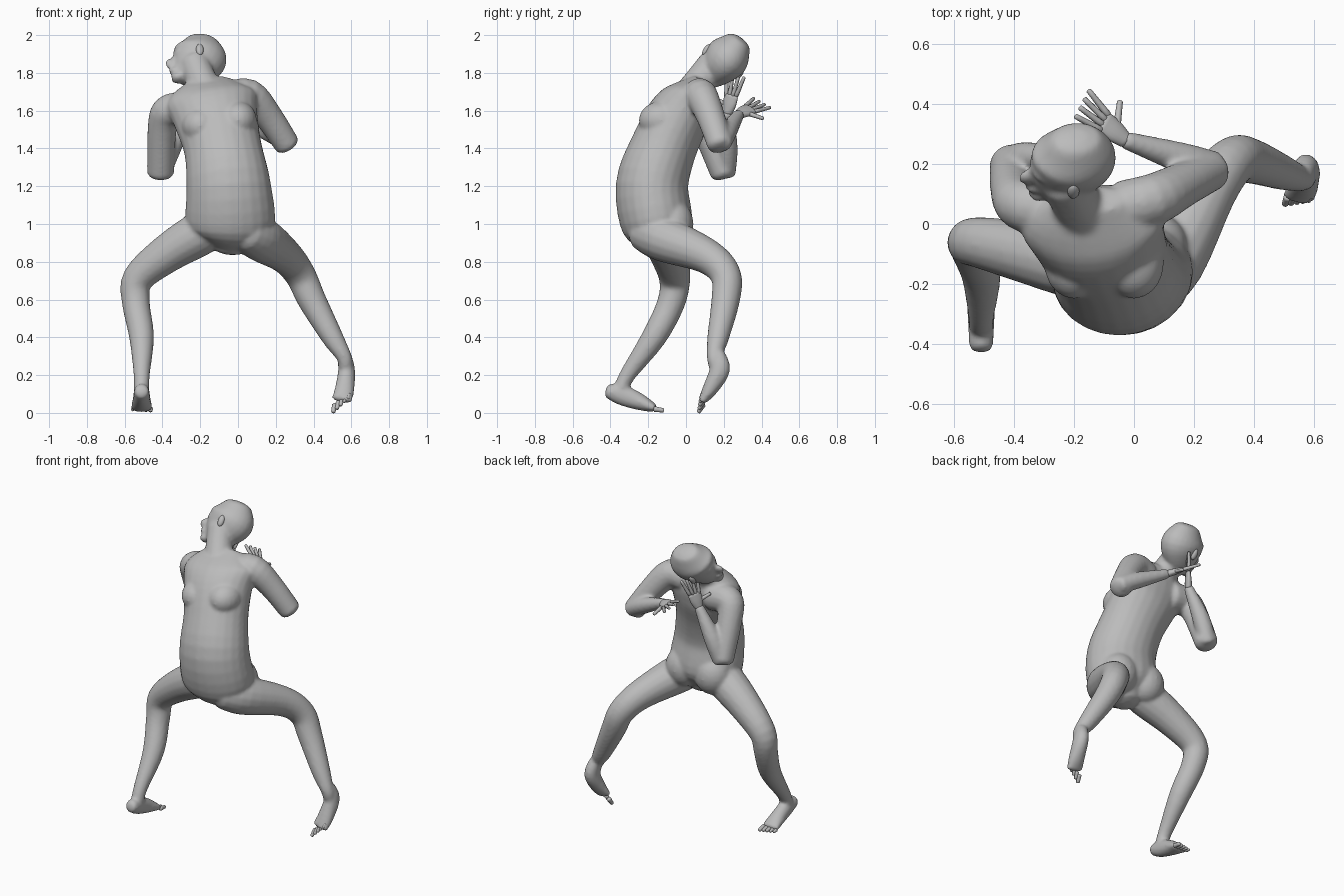
import bpy, bmesh, math
from mathutils import Vector, Matrix

cube = bpy.data.objects.get("Cube")
if cube:
    bpy.data.objects.remove(cube, do_unlink=True)

GREY = (.5, .5, .5, 1)
skin = bpy.data.materials.new("skin_grey")
skin.use_nodes = True
skin.diffuse_color = GREY
skin.node_tree.nodes["Principled BSDF"].inputs["Base Color"].default_value = GREY

X, Y, Z = Matrix.Identity(3)


def finish(name, bm):
    bmesh.ops.recalc_face_normals(bm, faces=bm.faces)
    for face in bm.faces:
        face.smooth = True
    mesh = bpy.data.meshes.new(name)
    bm.to_mesh(mesh)
    bm.free()
    mesh.materials.append(skin)
    part = bpy.data.objects.new(name, mesh)
    bpy.context.collection.objects.link(part)
    return part


def spline(keys, steps=4):
    """Smooth curve through the key rings."""
    padded = [keys[0], *keys, keys[-1]]
    result = []
    for a, b, c, d in zip(padded, padded[1:], padded[2:], padded[3:]):
        for step in range(steps):
            t = step / steps
            result.append(b + (c - a) * t / 2 + (a * 2 - b * 5 + c * 4 - d) * t * t / 2
                          + (b * 3 - a - c * 3 + d) * t ** 3 / 2)
    return result + [keys[-1]]


def loft(name, keys, side, sides=16):
    """Skin smooth elliptical rings: x, y, z, half width along side, half depth."""
    rings = spline([Vector((*key[:4], key[-1])) for key in keys])

    # Round off both ends
    def rounded(end, inner):
        out = (end.xyz - inner.xyz).normalized()
        reach = min(end[3], end[4])
        caps = []
        for angle in (math.radians(35), math.radians(70)):
            centre = end.xyz + out * reach * math.sin(angle) * .45
            caps.append(Vector((*centre, *(r * math.cos(angle) for r in end[3:]))))
        return caps

    rings = rounded(rings[0], rings[1])[::-1] + rings + rounded(rings[-1], rings[-2])
    bm = bmesh.new()
    loops = []
    for i, ring in enumerate(rings):
        before, after = rings[max(i - 1, 0)], rings[min(i + 1, len(rings) - 1)]
        along = (after.xyz - before.xyz).normalized()
        across = (side - along * side.dot(along)).normalized()
        deep = along.cross(across)
        angles = [math.tau * k / sides for k in range(sides)]
        loops.append([bm.verts.new(ring.xyz + across * ring[3] * math.cos(w)
                                   + deep * ring[4] * math.sin(w)) for w in angles])
    for low, high in zip(loops, loops[1:]):
        for k in range(sides):
            n = (k + 1) % sides
            bm.faces.new((low[k], low[n], high[n], high[k]))
    bm.faces.new(loops[0])
    bm.faces.new(loops[-1])
    return finish(name, bm)


def ellipsoid(name, centre, size, axes=(X, Y, Z)):
    bm = bmesh.new()
    bmesh.ops.create_uvsphere(bm, u_segments=20, v_segments=12, radius=1)
    turn = Matrix(axes).transposed().to_4x4()
    bm.transform(Matrix.Translation(centre) @ turn @ Matrix.Diagonal(size).to_4x4())
    return finish(name, bm)


def digit(name, base, tip, radius):
    loft(name, [(*base, radius), (*tip, radius * .75)], (tip - base).orthogonal(), 8)


def hand(name, wrist, knuckles, spread):
    """Palm, four fanned fingers and a thumb on the spread side."""
    wrist, knuckles, spread = Vector(wrist), Vector(knuckles), Vector(spread).normalized()
    reach = (knuckles - wrist).normalized()
    middle = wrist.lerp(knuckles, .5)
    loft(name + "_palm", [(*wrist, .028, .022), (*middle, .04, .02), (*knuckles, .042, .014)], spread)
    for i in range(4):
        offset = i - 1.5
        base = knuckles + spread * offset * .021
        digit(f"{name}_finger_{i + 1}", base, knuckles + reach * .1 + spread * offset * .036, .012)
    digit(name + "_thumb", middle + spread * .02, middle + reach * .03 + spread * .1, .013)


def toes(name, ball, side, forward):
    """Row of toes that shrink away from the big toe."""
    ball, side, forward = Vector(ball), Vector(side).normalized(), Vector(forward).normalized()
    for i in range(5):
        base = ball + side * (i - 2) * .023
        digit(f"{name}_{i + 1}", base, base + forward * (.045 - i * .005), .015 - i * .001)


# Torso, from crotch to collar
body = [loft("torso", [
    (-.05, -.13, .88, .1, .09), (-.04, -.15, .98, .23, .185), (-.05, -.18, 1.2, .224, .192),
    (-.08, -.12, 1.4, .206, .176), (-.12, -.04, 1.57, .225, .165),
    (-.14, .02, 1.66, .24, .13), (-.15, .07, 1.74, .14, .065)], X, 24)]
for side, x, z in (("right", -.2, 1.52), ("left", 0, 1.55)):
    body.append(ellipsoid(side + "_breast", (x, -.13, z), (.1, .12, .1)))
for side, x in (("right", -.15), ("left", .06)):
    body.append(ellipsoid(side + "_buttock", (x, -.07, 1), (.12, .11, .13)))

# Neck, and head turned to the side and tilted back
body.append(loft("neck", [(-.13, 0, 1.62, .12), (-.19, .07, 1.75, .085),
                          (-.23, .15, 1.85, .085)], X))
facing = Vector((-.98, -.17, .1)).normalized()
lateral = Vector((.05, .6, .8)).cross(facing).normalized()
crown = facing.cross(lateral)
head_axes = (facing, lateral, crown)


def on_head(forward, sideways, upward):
    return Vector((-.19, .22, 1.88)) + facing * forward + lateral * sideways + crown * upward


skull = [(0, .095, .095), (.01, .01, .145), (.05, -.08, .118), (.09, -.15, .07)]
body += [
    loft("head", [(*on_head(f, 0, u), r, r * .8) for f, u, r in skull], facing, 24),
    ellipsoid("nose", on_head(.165, 0, -.06), (.036, .02, .035), head_axes),
    ellipsoid("brow", on_head(.13, 0, -.01), (.03, .065, .02), head_axes),
    ellipsoid("lips", on_head(.15, 0, -.11), (.03, .035, .018), head_axes),
    ellipsoid("chin", on_head(.135, 0, -.15), (.035, .04, .025), head_axes)]
for side, sign in (("left", 1), ("right", -1)):
    ellipsoid(side + "_ear", on_head(.035, sign * .11, -.03), (.02, .016, .036), head_axes)

# Right arm, folded upwards
body.append(loft("right_upper_arm", [(-.24, .05, 1.6, .095), (-.36, .06, 1.6, .09),
                                     (-.4, .1, 1.52, .078), (-.41, .2, 1.27, .072)], Y))
body.append(loft("right_forearm", [(-.41, .21, 1.27, .054), (-.35, .22, 1.41, .054),
                                   (-.25, .22, 1.59, .03)], Y))
hand("right_hand", (-.25, .22, 1.59), (-.23, .24, 1.68), (-.5, -.8, 0))

# Left arm, folded across behind the neck
body.append(loft("left_upper_arm", [(-.04, .06, 1.67, .085), (.06, .08, 1.68, .088),
                                    (.16, .13, 1.57, .076), (.26, .18, 1.42, .068)], Y))
body.append(loft("left_forearm", [(.27, .19, 1.43, .052), (.16, .22, 1.49, .052),
                                  (-.03, .28, 1.58, .03)], Z))
hand("left_hand", (-.03, .28, 1.58), (-.1, .34, 1.61), (.35, .7, -.4))

# Right leg, standing on a flat foot
body.append(loft("right_leg", [
    (-.12, -.14, .99, .1), (-.2, -.13, .95, .118), (-.38, -.09, .84, .102),
    (-.53, -.06, .71, .083), (-.54, -.08, .58, .074), (-.51, -.17, .4, .066),
    (-.51, -.31, .2, .043), (-.51, -.34, .13, .042)], Y))
body.append(loft("right_foot", [(-.51, -.41, .115, .04, .04), (-.51, -.34, .095, .044, .055),
                                (-.51, -.25, .06, .05, .046), (-.51, -.17, .026, .06, .024)], X))
toes("right_toe", (-.51, -.165, .02), -X, (0, 1, -.15))

# Left leg, resting on its toes
body.append(loft("left_leg", [
    (.04, -.23, .96, .1), (.12, -.12, .92, .12), (.25, .11, .83, .094),
    (.33, .21, .73, .082), (.39, .21, .6, .076), (.5, .17, .4, .058),
    (.56, .15, .3, .041), (.57, .16, .25, .04)], X))
body.append(loft("left_foot", [(.56, .17, .31, .038), (.575, .18, .23, .045, .054),
                               (.565, .13, .13, .052, .042), (.55, .09, .07, .056, .025)], X))
toes("left_toe", (.55, .09, .07), (.8, 0, .6), (-.2, -.5, -.8))

# Fuse the limbs, torso and head into one continuous skin
with bpy.context.temp_override(active_object=body[0], object=body[0],
                               selected_objects=body, selected_editable_objects=body):
    bpy.ops.object.join()
body[0].name = "body"
remesh = body[0].modifiers.new("fuse", "REMESH")
remesh.mode = "VOXEL"
remesh.voxel_size = .01
remesh.use_smooth_shade = True
blend = body[0].modifiers.new("blend", "SMOOTH")
blend.factor = .5
blend.iterations = 8
